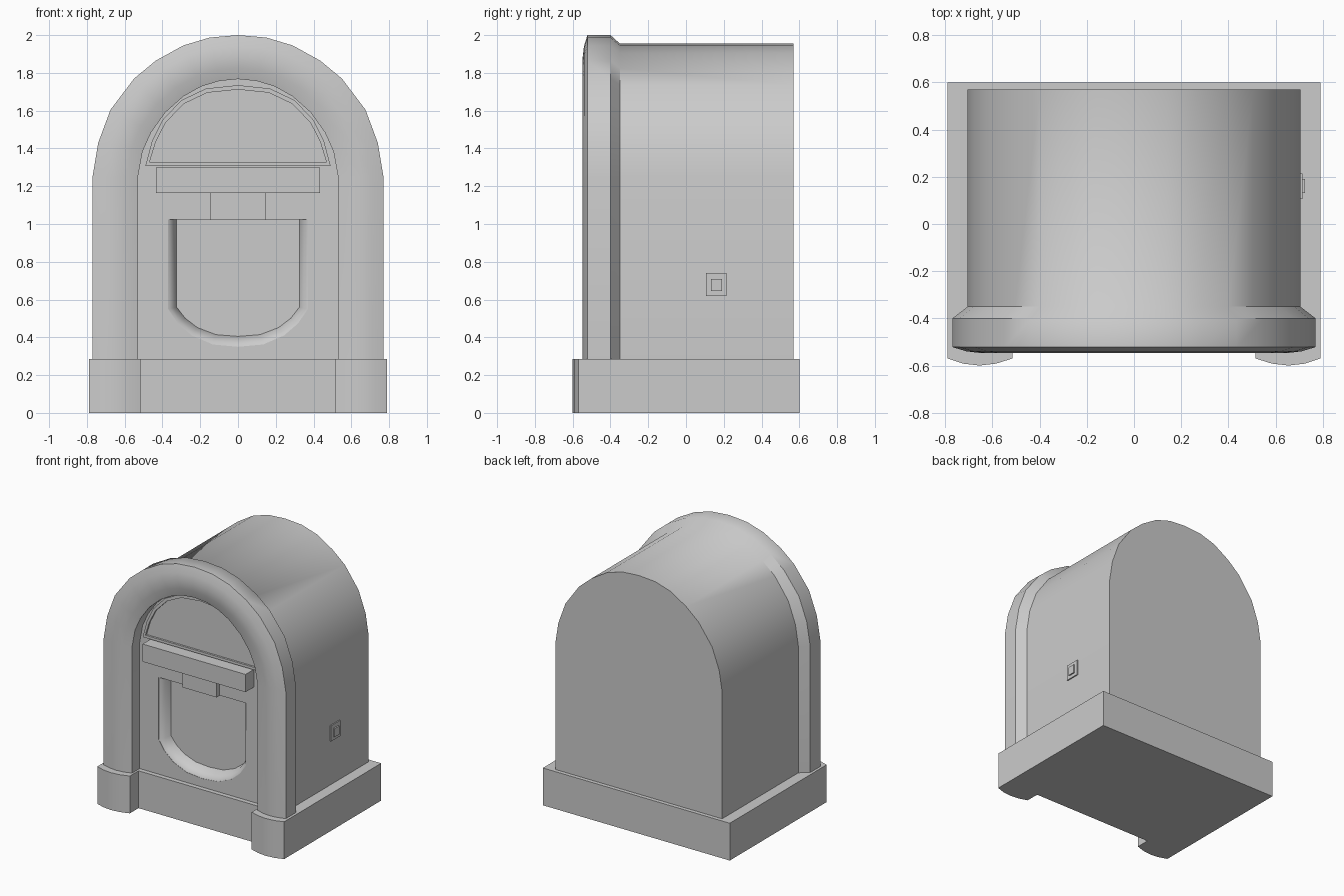
import bpy, bmesh, math

if "Cube" in bpy.data.objects:
    bpy.data.objects.remove(bpy.data.objects["Cube"])


def finish(name, bm, angle=45):
    bmesh.ops.recalc_face_normals(bm, faces=bm.faces)
    me = bpy.data.meshes.new(name)
    bm.to_mesh(me)
    bm.free()
    ob = bpy.data.objects.new(name, me)
    bpy.context.collection.objects.link(ob)
    smooth(ob, angle)
    return ob


def smooth(ob, angle):
    bpy.ops.object.select_all(action='DESELECT')
    ob.select_set(True)
    bpy.context.view_layer.objects.active = ob
    bpy.ops.object.shade_smooth_by_angle(angle=math.radians(angle))


def mirror(half):
    """Half profile (right side towards the middle) -> full symmetric profile."""
    return half + [(-x, z) for x, z in reversed(half) if x > 1e-6]


def loft(name, rings, closed=True, caps=(True, True), angle=45):
    """Skin a list of (profile, y) rings set in the xz plane."""
    bm = bmesh.new()
    vs = [[bm.verts.new((x, y, z)) for x, z in prof] for prof, y in rings]
    n = len(vs[0])
    for a, b in zip(vs, vs[1:]):
        for i in range(n if closed else n - 1):
            j = (i + 1) % n
            bm.faces.new((a[i], a[j], b[j], b[i]))
    for ring, cap in zip((vs[0], vs[-1]), caps):
        if cap:
            bm.faces.new(ring)
    return finish(name, bm, angle)


def box(name, x0, x1, y0, y1, z0, z1):
    return loft(name, [([(x0, z0), (x1, z0), (x1, z1), (x0, z1)], y) for y in (y0, y1)], angle=20)


def mix(a, b, t):
    return [(p[0] + (q[0] - p[0]) * t, p[1] + (q[1] - p[1]) * t) for p, q in zip(a, b)]


FLOOR = 0.28
PANEL = -0.43

# Arch profiles
outer = mirror([(.77, FLOOR), (.77, 1.25), (.74, 1.43), (.675, 1.605), (.55, 1.77),
                (.435, 1.865), (.29, 1.945), (.15, 1.987), (0, 2.0)])
inner = mirror([(.53, FLOOR), (.53, 1.25), (.505, 1.385), (.46, 1.485), (.385, 1.59),
                (.29, 1.675), (.195, 1.728), (.1, 1.757), (0, 1.767)])
body = mirror([(.705, FLOOR), (.705, 1.25), (.68, 1.41), (.62, 1.575), (.505, 1.735),
               (.40, 1.825), (.27, 1.905), (.14, 1.945), (0, 1.955)])

# Cabinet shell with the rounded front arch
rings = [(body, .57), (body, -.35), (outer, -.40), (outer, -.522)]
rings += [(mix(inner, outer, t), y) for t, y in
          ((.75, -.54), (.5, -.547), (.25, -.54), (0, -.522))]
rings += [(inner, PANEL + .01)]
loft("cabinet", rings, closed=False, caps=(True, False))

# Front panel with a rounded U-shaped recess
panel = loft("front_panel", [(inner, PANEL), (inner, -.3)])


def u_shape(w, bottom, corner):
    d = corner - bottom
    return mirror([(w, 1.025), (w, corner), (w * .86, bottom + d * .62), (w * .66, bottom + d * .3),
                   (w * .36, bottom + d * .06), (0, bottom)])


u_out, u_in = u_shape(.37, .35, .55), u_shape(.325, .405, .56)
cutter = loft("recess_cutter", [(u_out, -.5), (u_out, PANEL + .002), (mix(u_out, u_in, .25), -.422),
                                (mix(u_out, u_in, .7), -.395), (u_in, -.345)])
cutter.hide_render = True
mod = panel.modifiers.new("recess", 'BOOLEAN')
mod.operation = 'DIFFERENCE'
mod.solver = 'EXACT'
mod.object = cutter
bpy.context.view_layer.objects.active = panel
bpy.ops.object.modifier_apply(modifier="recess")
bpy.data.objects.remove(cutter)
smooth(panel, 50)

# Half-round display window with a thin raised rim
win = mirror([(.49, 1.308), (.455, 1.44), (.40, 1.55), (.30, 1.655), (.17, 1.717), (0, 1.735)])
rim = mirror([(.468, 1.328), (.435, 1.435), (.383, 1.537), (.287, 1.636), (.163, 1.695), (0, 1.712)])
loft("display_window", [(win, PANEL + .01), (win, PANEL - .02), (rim, PANEL - .02),
                        (rim, PANEL - .005)], angle=30)

# Selector shelf and the block beneath it
box("selector_shelf", -.435, .435, -.53, PANEL + .01, 1.165, 1.3)
box("selector_block", -.145, .145, -.465, PANEL + .01, 1.022, 1.17)

# Side button
box("button_plate", .69, .714, .105, .215, .62, .74)
box("button", .70, .724, .132, .19, .645, .71)

# Base plinth with two bowed front feet
half = [(.79, .6), (.79, -.57), (.725, -.592), (.655, -.6), (.585, -.592), (.515, -.57), (.515, -.465)]
bm = bmesh.new()
face = bm.faces.new([bm.verts.new((x, y, 0)) for x, y in mirror(half)])
top = bmesh.ops.extrude_face_region(bm, geom=[face], use_keep_orig=True)["geom"]
bmesh.ops.translate(bm, vec=(0, 0, .285), verts=[v for v in top if isinstance(v, bmesh.types.BMVert)])
finish("base", bm, 40)
